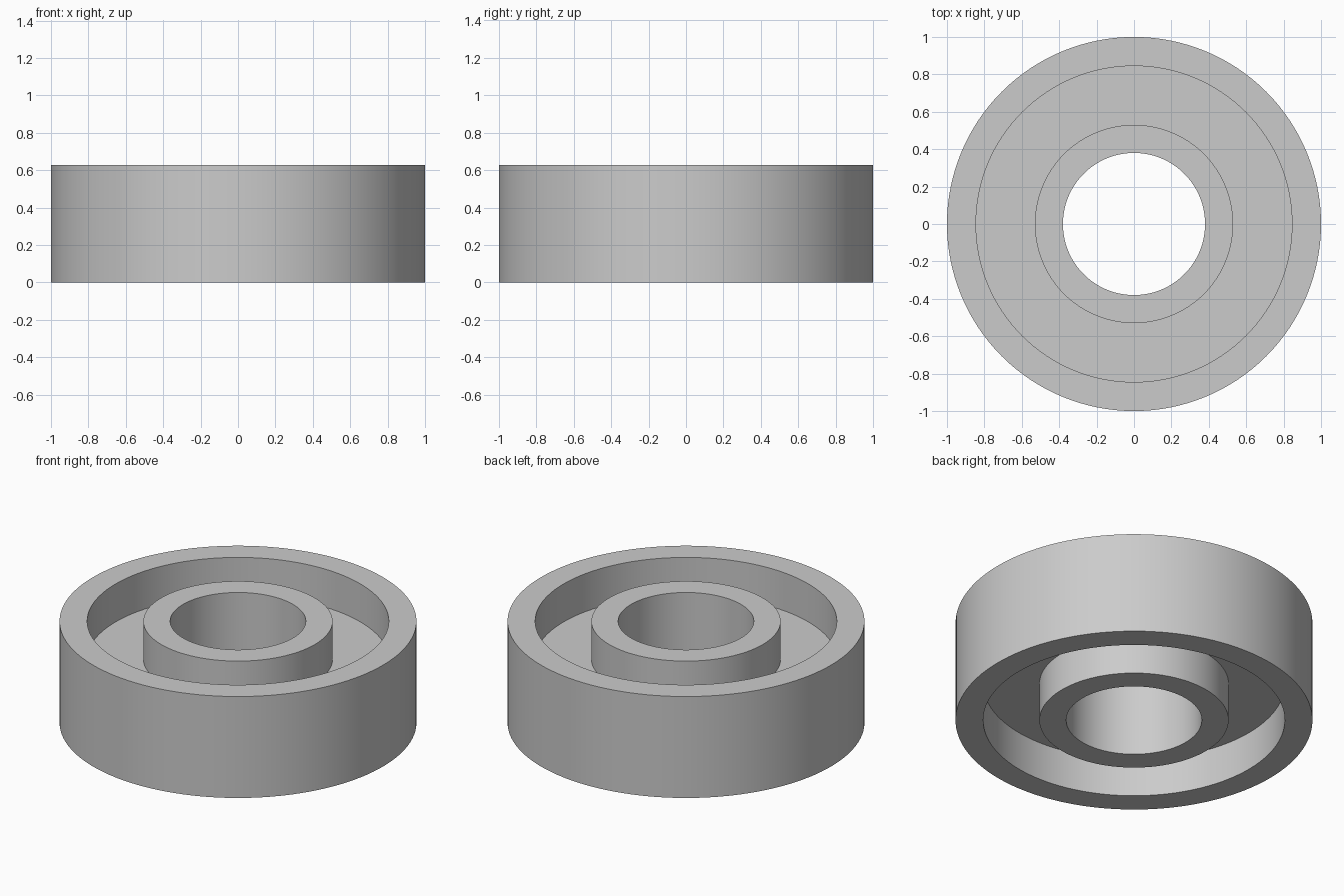
import bpy, bmesh, math

cube = bpy.data.objects.get("Cube")
if cube:
    bpy.data.objects.remove(cube, do_unlink=True)

SEGMENTS = 128
HEIGHT = 0.627
RECESS = 0.235                # depth of the groove on each side
BORE, HUB, RIM, OUTER = 0.38, 0.53, 0.845, 1.0

grey = bpy.data.materials.new("plain_grey")
grey.use_nodes = True
colour = (0.6, 0.6, 0.6, 1.0)
grey.diffuse_color = colour
grey.node_tree.nodes["Principled BSDF"].inputs["Base Color"].default_value = colour


def lathe(name, profile):
    """Turn a closed (radius, height) profile around the z axis."""
    bm = bmesh.new()
    rings = []
    for i in range(SEGMENTS):
        a = 2 * math.pi * i / SEGMENTS
        rings.append([bm.verts.new((r * math.cos(a), r * math.sin(a), z))
                      for r, z in profile])
    n = len(profile)
    for i, ring in enumerate(rings):
        following = rings[(i + 1) % SEGMENTS]
        for j in range(n):
            k = (j + 1) % n
            bm.faces.new((ring[j], following[j], following[k], ring[k]))
    bmesh.ops.recalc_face_normals(bm, faces=bm.faces)
    mesh = bpy.data.meshes.new(name)
    bm.to_mesh(mesh)
    bm.free()
    mesh.materials.append(grey)
    obj = bpy.data.objects.new(name, mesh)
    bpy.context.collection.objects.link(obj)
    bpy.ops.object.select_all(action='DESELECT')
    obj.select_set(True)
    bpy.context.view_layer.objects.active = obj
    bpy.ops.object.shade_smooth_by_angle(angle=math.radians(30))
    return obj


# Hub, recessed web and rim as one turned section, mirrored top to bottom
lower = [(BORE, 0), (HUB, 0), (HUB, RECESS), (RIM, RECESS), (RIM, 0), (OUTER, 0)]
upper = [(r, HEIGHT - z) for r, z in reversed(lower)]
lathe("grooved_ring", lower + upper)
